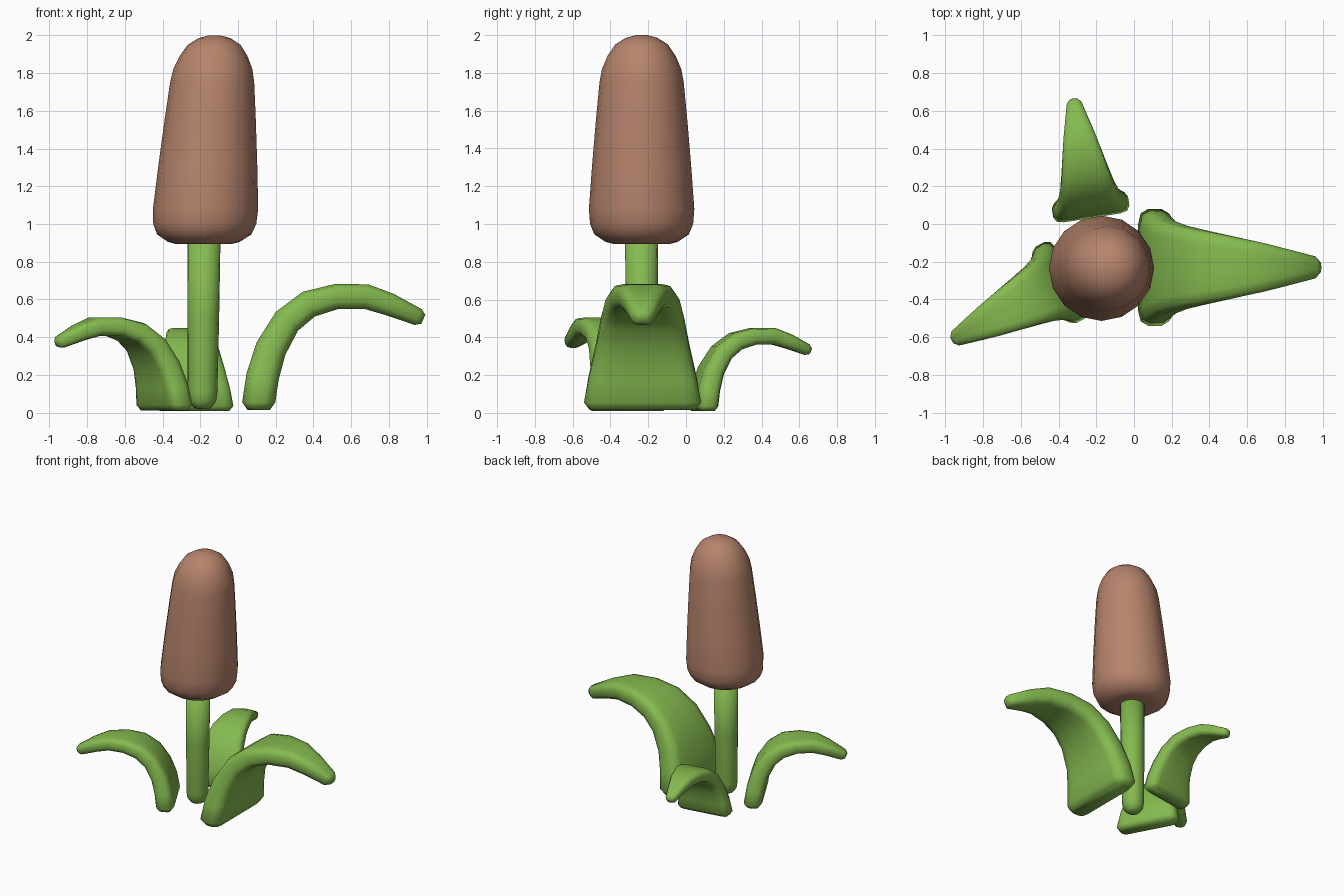
import bpy, bmesh, math
from mathutils import Vector, Matrix

if "Cube" in bpy.data.objects:
    bpy.data.objects.remove(bpy.data.objects["Cube"])


def material(name, rgb):
    m = bpy.data.materials.new(name)
    m.diffuse_color = (*rgb, 1)
    m.use_nodes = True
    m.node_tree.nodes["Principled BSDF"].inputs["Base Color"].default_value = m.diffuse_color
    return m


GREEN = material("leaf green", (0.235, 0.49, 0.08))
BROWN = material("seed head brown", (0.47, 0.23, 0.15))


def loft(name, rings, mat):
    """Skin a list of equal-length point rings and cap both ends."""
    bm = bmesh.new()
    loops = [[bm.verts.new(p) for p in ring] for ring in rings]
    n = len(loops[0])
    for a, b in zip(loops, loops[1:]):
        for i in range(n):
            j = (i + 1) % n
            bm.faces.new((a[i], a[j], b[j], b[i]))
    bm.faces.new(loops[0][::-1])
    bm.faces.new(loops[-1])
    bmesh.ops.recalc_face_normals(bm, faces=bm.faces)
    for f in bm.faces:
        f.smooth = True
    me = bpy.data.meshes.new(name)
    bm.to_mesh(me)
    bm.free()
    me.materials.append(mat)
    ob = bpy.data.objects.new(name, me)
    bpy.context.collection.objects.link(ob)
    return ob


def round_part(name, profile, y, mat, sides=16):
    """Profile rows are (z, centre x, radius)."""
    rings = []
    for z, x, r in profile:
        rings.append([(x + r * math.cos(2 * math.pi * i / sides),
                       y + r * math.sin(2 * math.pi * i / sides), z)
                      for i in range(sides)])
    return loft(name, rings, mat)


# Seed head: tapered, leaning slightly to the right as it rises
head = [(0.895, 0.15), (0.905, 0.19), (0.945, 0.25), (1.0, 0.273), (1.08, 0.279),
        (1.3, 0.263), (1.55, 0.242), (1.75, 0.223), (1.82, 0.21), (1.89, 0.18),
        (1.95, 0.14), (1.985, 0.085), (2.0, 0.03)]
round_part("seed_head", [(z, -0.172 + 0.048 * (z - 1.08) / 0.92, r) for z, r in head],
           -0.235, BROWN)

# Stem with a rounded foot
round_part("stem", [(0.018, -0.188, 0.025), (0.03, -0.188, 0.05), (0.06, -0.188, 0.072),
                    (0.11, -0.188, 0.079), (0.5, -0.184, 0.084), (0.97, -0.18, 0.088)],
           -0.235, GREEN)

# Leaf spine rows: distance out, height, half width, half thickness
LEAF = [(0.11, 0.055, 0.31, 0.088), (0.13, 0.19, 0.285, 0.087), (0.175, 0.34, 0.25, 0.083),
        (0.26, 0.485, 0.22, 0.077), (0.375, 0.575, 0.195, 0.073), (0.52, 0.615, 0.165, 0.067),
        (0.68, 0.615, 0.13, 0.066), (0.805, 0.573, 0.097, 0.06), (0.955, 0.507, 0.058, 0.046)]


def leaf(name, base, angle, scale):
    pts = [Vector((s - 0.11, 0, z)) for s, z, _, _ in LEAF]
    sizes = [(w, t) for _, _, w, t in LEAF]
    tans = [(pts[min(i + 1, len(pts) - 1)] - pts[max(i - 1, 0)]).normalized()
            for i in range(len(pts))]
    tans[0] = Vector((0, 0, 1))
    # blunt rounded ends
    pts = [pts[0] - tans[0] * 0.04] + pts + [pts[-1] + tans[-1] * 0.03]
    tans = [tans[0]] + tans + [tans[-1]]
    sizes = [(0.28, 0.06)] + sizes + [(0.03, 0.026)]
    place = (Matrix.Translation((*base, 0)) @ Matrix.Rotation(math.radians(angle), 4, 'Z')
             @ Matrix.Scale(scale, 4))
    rings = []
    for p, t, (w, h) in zip(pts, tans, sizes):
        n = Vector((-t.z, 0, t.x))
        e = min(w, h) * 0.9      # depth of the rounded edge
        half = [(w, h * 0.4), (w - e * 0.3, h * 0.85), (w - e, h), (w * 0.15, h)]
        top = half + [(-a, b) for a, b in half[::-1]]
        section = top + [(-a, -b) for a, b in top]
        rings.append([place @ (p + Vector((0, a, 0)) + n * b) for a, b in section])
    return loft(name, rings, GREEN)


# Three arching leaves of different sizes
leaf("right_leaf", (0.11, -0.23), 0, 1.0)
leaf("left_leaf", (-0.39, -0.31), 208, 0.74)
leaf("back_leaf", (-0.23, 0.09), 99, 0.66)
